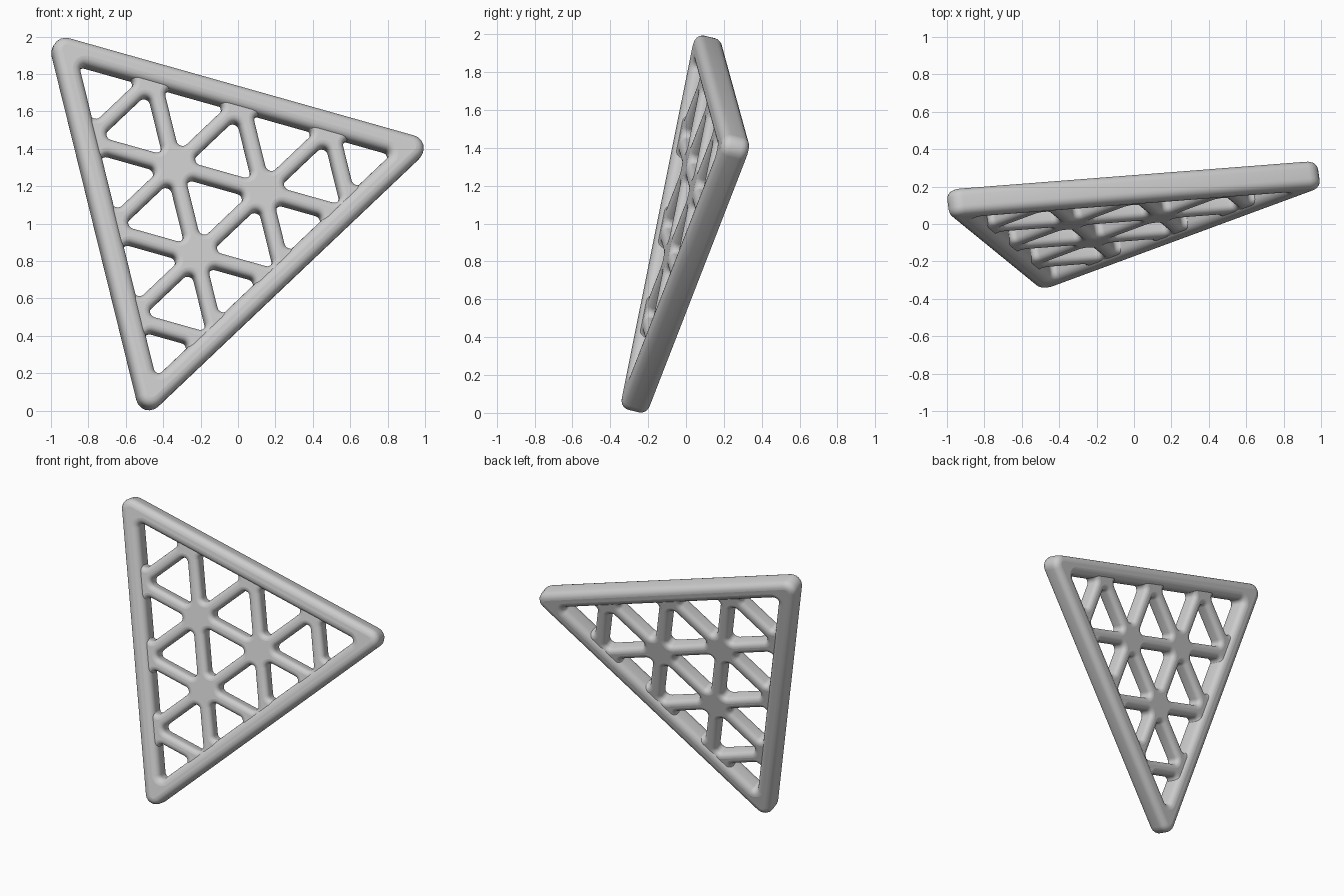
import bpy
import math
from mathutils import Vector, Matrix

cube = bpy.data.objects.get("Cube")
if cube:
    bpy.data.objects.remove(cube, do_unlink=True)

GREY = (0.6, 0.6, 0.6, 1.0)
grey = bpy.data.materials.new("plain_grey")
grey.use_nodes = True
grey.diffuse_color = GREY
grey.node_tree.nodes["Principled BSDF"].inputs["Base Color"].default_value = GREY

# Sharp corners of the leaning triangle and the plane through them
corners = [Vector((-1.02, 0.119, 2.015)),
           Vector((1.055, 0.28, 1.43)),
           Vector((-0.51, -0.297, -0.055))]
centre = sum(corners, Vector()) / 3
u = (corners[1] - corners[0]).normalized()
n = u.cross(corners[2] - corners[0]).normalized()
v = n.cross(u)
plane = Matrix((u, v, n)).transposed().to_4x4()
plane.translation = centre
outer = [Vector(((c - centre).dot(u), (c - centre).dot(v), 0)) for c in corners]

DIVISIONS = 4
LATTICE = [c * 0.905 for c in outer]     # centre line of the frame
FRAME_HALF, STRUT_HALF = 0.14, 0.096     # half widths in lattice cells
SHIFT = (-0.075, 0.015, 0.06)            # struts sit slightly off centre


def point(a, b):
    """Lattice position from two of its three triangle coordinates."""
    c = DIVISIONS - a - b
    return (LATTICE[0] * a + LATTICE[1] * b + LATTICE[2] * c) / DIVISIONS


def rounded(points, radius, steps=6):
    """Replace every corner of a polygon with an arc."""
    result = []
    for i, p in enumerate(points):
        d0 = (points[i - 1] - p).normalized()
        d1 = (points[(i + 1) % len(points)] - p).normalized()
        half = d0.angle(d1) / 2
        mid = p + (d0 + d1).normalized() * radius / math.sin(half)
        reach = radius / math.tan(half)
        start = (p + d0 * reach - mid).normalized()
        end = (p + d1 * reach - mid).normalized()
        result += [mid + start.slerp(end, s / steps) * radius for s in range(steps + 1)]
    return result


def panel(name, loops, half_depth, bevel):
    """Filled plate with holes and rounded rims, laid in the leaning plane."""
    curve = bpy.data.curves.new(name, "CURVE")
    curve.dimensions = "2D"
    curve.fill_mode = "BOTH"
    curve.extrude = half_depth - bevel
    curve.bevel_depth = bevel
    curve.bevel_resolution = 4
    curve.offset = -bevel
    for loop in loops:
        spline = curve.splines.new("POLY")
        spline.points.add(len(loop) - 1)
        for target, p in zip(spline.points, loop):
            target.co = (p.x, p.y, 0, 1)
        spline.use_cyclic_u = True
    curve.materials.append(grey)
    obj = bpy.data.objects.new(name, curve)
    obj.matrix_world = plane
    bpy.context.collection.objects.link(obj)
    bpy.ops.object.select_all(action="DESELECT")
    obj.select_set(True)
    bpy.context.view_layer.objects.active = obj
    bpy.ops.object.convert(target="MESH")
    bpy.ops.object.shade_smooth_by_angle(angle=math.radians(40))


# Thick outer frame
w, far = FRAME_HALF, DIVISIONS - 2 * FRAME_HALF
opening = [point(far, w), point(w, far), point(w, w)]
panel("outer_frame", [rounded(outer, 0.07), rounded(opening, 0.025)], 0.075, 0.046)


# Thinner lattice of struts: one rounded hole per triangular cell
def side(axis, i, sign):
    """Coordinate of a hole edge beside grid line i of one axis."""
    if i == 0:
        return FRAME_HALF - 0.012
    return i + 0.012 * (i - DIVISIONS / 3) + SHIFT[axis] + sign * STRUT_HALF


def hole(cell, sign):
    a, b, c = (side(axis, i, sign) for axis, i in enumerate(cell))
    return rounded([point(a, b), point(a, DIVISIONS - a - c),
                    point(DIVISIONS - b - c, b)], 0.032)


holes = []
for i in range(DIVISIONS):
    for j in range(DIVISIONS - i):
        k = DIVISIONS - 1 - i - j
        holes.append(hole((i, j, k), 1))
        if k > 0:
            holes.append(hole((i + 1, j + 1, k), -1))

panel("lattice_struts", [LATTICE] + holes, 0.058, 0.034)
